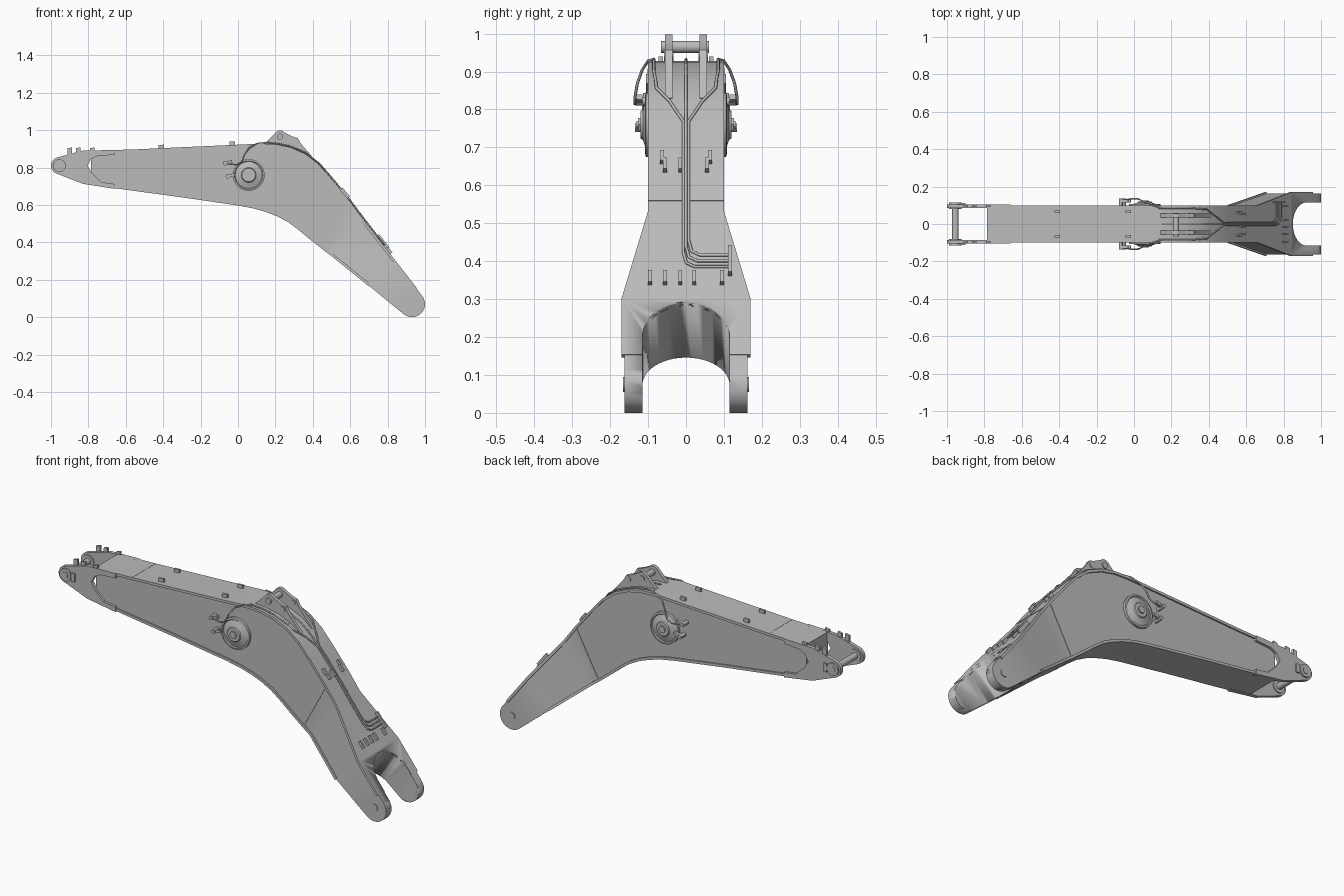
import bpy, bmesh, math
from mathutils import Vector

cube = bpy.data.objects.get("Cube")
if cube:
    bpy.data.objects.remove(cube, do_unlink=True)

GREY = (0.5, 0.5, 0.5, 1)
steel = bpy.data.materials.new("steel_grey")
steel.use_nodes = True
steel.diffuse_color = GREY
steel.node_tree.nodes["Principled BSDF"].inputs["Base Color"].default_value = GREY


def activate(ob):
    bpy.ops.object.select_all(action='DESELECT')
    ob.select_set(True)
    bpy.context.view_layer.objects.active = ob


def finish(name, bm):
    bmesh.ops.recalc_face_normals(bm, faces=bm.faces)
    me = bpy.data.meshes.new(name)
    bm.to_mesh(me)
    bm.free()
    ob = bpy.data.objects.new(name, me)
    bpy.context.collection.objects.link(ob)
    me.materials.append(steel)
    activate(ob)
    bpy.ops.object.shade_smooth_by_angle(angle=math.radians(30))
    return ob


def prism(name, pts, y0, y1):
    """Extrude an x-z outline from y0 to y1."""
    bm = bmesh.new()
    f = bm.faces.new([bm.verts.new((x, y0, z)) for x, z in pts])
    r = bmesh.ops.extrude_face_region(bm, geom=[f])
    verts = [g for g in r["geom"] if isinstance(g, bmesh.types.BMVert)]
    bmesh.ops.translate(bm, verts=verts, vec=(0, y1 - y0, 0))
    return finish(name, bm)


def arc(cx, cz, r, a0, a1, n=8):
    angles = [math.radians(a0 + (a1 - a0) * i / n) for i in range(n + 1)]
    return [(cx + r * math.cos(a), cz + r * math.sin(a)) for a in angles]


def lathe(name, cx, cz, rings, sides=32):
    """Turn (radius, y) rings about an axis along y."""
    bm = bmesh.new()
    loops = [[bm.verts.new((x, y, z)) for x, z in arc(cx, cz, r, 0, 360, sides)[:-1]]
             for r, y in rings]
    for a, b in zip(loops, loops[1:]):
        for i in range(sides):
            j = (i + 1) % sides
            bm.faces.new((a[i], a[j], b[j], b[i]))
    bm.faces.new(loops[0])
    bm.faces.new(loops[-1])
    return finish(name, bm)


def rod(name, x, z, y0, y1, r, sides=24):
    return lathe(name, x, z, [(r, y0), (r, y1)], sides)


def loft(name, stations):
    """Rectangular sections given as (upper point, lower point, half width)."""
    bm = bmesh.new()
    rings = [[bm.verts.new(p) for p in ((t[0], -w, t[1]), (t[0], w, t[1]),
                                        (b[0], w, b[1]), (b[0], -w, b[1]))]
             for t, b, w in stations]
    for p, q in zip(rings, rings[1:]):
        for i in range(4):
            j = (i + 1) % 4
            bm.faces.new((p[i], p[j], q[j], q[i]))
    bm.faces.new(rings[0])
    bm.faces.new(rings[-1])
    return finish(name, bm)


def tube(name, pts, r):
    cu = bpy.data.curves.new(name, 'CURVE')
    cu.dimensions = '3D'
    cu.bevel_depth = r
    cu.bevel_resolution = 2
    cu.use_fill_caps = True
    sp = cu.splines.new('POLY')
    sp.points.add(len(pts) - 1)
    for p, co in zip(sp.points, pts):
        p.co = (*co, 1)
    ob = bpy.data.objects.new(name, cu)
    bpy.context.collection.objects.link(ob)
    cu.materials.append(steel)
    activate(ob)
    bpy.ops.object.convert(target='MESH')


# Boom sections: top edge, bottom edge, half width
W = 0.1
SECTIONS = [(Vector(s[:2]), Vector(s[2:4]), s[4]) for s in (
    (-.785, .888, -.785, .71, W), (-.57, .893, -.57, .68, W), (-.31, .905, -.31, .645, W),
    (.02, .92, 0, .6, W), (.12, .925, .08, .585, W), (.2, .922, .15, .565, W),
    (.28, .905, .21, .542, W), (.36, .87, .27, .51, W), (.43, .815, .33, .465, W),
    (.5, .735, .39, .415, W), (.59, .625, .46, .36, W), (.66, .53, .5, .33, W),
    (.84, .3, .7, .168, .17), (.955, .152, .83, .061, .17))]

# Boom core with rounded foot
core = [(t, b, w - .008) for t, b, w in SECTIONS]
upper = arc(.93, .07, .07, 39, -41, 6)
lower = arc(.93, .07, .07, -129, -49, 6)
core += [(t, b, .162) for t, b in zip(upper, lower)]
body = loft("boom_body", core)


# Top and bottom flange plates
def flange(name, sections, side):
    out = []
    for t, b, w in sections:
        u = (t - b).normalized() * side
        edge = t if side > 0 else b
        out.append((edge + u * .003, edge - u * .011, w))
    return loft(name, out)


top_flange = flange("top_flange", SECTIONS, 1)
flange("bottom_flange", SECTIONS[:-1], -1)

# U-shaped slot through the foot, square to the lower arm
along, across = Vector((.77, 0, -.64)), Vector((.64, 0, .77))
origin = Vector((.787, 0, .218))
u_shape = arc(.115, 0, .115, 90, 270, 24) + [(.5, -.115), (.5, .115)]
bm = bmesh.new()
face = bm.faces.new([bm.verts.new(origin + along * s + Vector((0, y, 0)) - across * .3)
                     for s, y in u_shape])
ext = bmesh.ops.extrude_face_region(bm, geom=[face])
bmesh.ops.translate(bm, vec=across * .6,
                    verts=[g for g in ext["geom"] if isinstance(g, bmesh.types.BMVert)])
cutter = finish("slot_cutter", bm)
cutter.hide_render = True
for ob in (body, top_flange):
    mod = ob.modifiers.new("slot", 'BOOLEAN')
    mod.object = cutter
    mod.operation = 'DIFFERENCE'
    mod.solver = 'EXACT'
    activate(ob)
    bpy.ops.object.modifier_apply(modifier=mod.name)
bpy.data.objects.remove(cutter, do_unlink=True)


def top(x, h=0):
    """Point on the top edge at x, raised by h along the normal."""
    for (p, _, _), (q, _, _) in zip(SECTIONS, SECTIONS[1:]):
        if x <= q.x or q is SECTIONS[-1][0]:
            d = (q - p).normalized()
            c = p.lerp(q, (x - p.x) / (q.x - p.x)) + Vector((-d.y, d.x)) * (h + .003)
            return c.x, c.y


def tab(name, x, y, length, height, width):
    a, b = x - length / 2, x + length / 2
    prism(name, [top(a, -.004), top(b, -.004), top(b, height), top(a, height)],
          y - width / 2, y + width / 2)


CHEEK = arc(-.955, .81, .045, 250, 110, 10) + [
    (-.9, .872), (-.83, .89), (-.66, .894), (-.66, .868), (-.75, .862), (-.785, .845),
    (-.805, .81), (-.785, .775), (-.73, .722), (-.66, .712), (-.66, .686), (-.83, .713)]
EAR = arc(.225, .965, .033, 150, 40, 6) + [
    (.29, .967), (.32, .957), (.335, .93), (.42, .83), (.4, .82), (.3, .88), (.13, .915)]

for side, s in (("right", -1), ("left", 1)):
    # Fork cheeks at the stick end
    prism(side + "_fork_cheek", CHEEK, s * .085, s * .105)
    rod(side + "_fork_boss", -.955, .81, s * .08, s * .114, .034)
    for x in (-.9, -.855, -.78):
        prism(side + "_fork_tab", [(x - .012, .86), (x + .012, .865),
                                   (x + .012, .908), (x - .012, .903)], s * .09, s * .102)
    prism(side + "_keeper", [(-.92, .785), (-.9, .785), (-.9, .83), (-.92, .83)],
          s * .1, s * .112)
    # Cylinder pivot hub
    lathe(side + "_pivot_hub", .057, .76,
          [(.085, s * .085), (.085, s * .106), (.076, s * .108), (.072, s * .103),
           (.04, s * .114), (.036, s * .12), (.024, s * .12)])
    rod(side + "_hub_nut", .057, .76, s * .115, s * .126, .02, 6)
    # Bracket ear and foot pin
    prism(side + "_bracket_ear", EAR, s * .036, s * .055)
    rod(side + "_bracket_boss", .305, .94, s * .033, s * .058, .014)
    rod(side + "_foot_pin", .93, .075, s * .12, s * .166, .02)
    # Hose fittings and looping hose
    for x, z in ((-.07, .822), (-.055, .752)):
        rod(side + "_fitting", x, z, s * .09, s * .135, .011, 12)
        prism(side + "_fitting_block", [(x, z - .008), (x + .04, z + .004),
                                        (x + .037, z + .018), (x - .003, z + .008)],
              s * .115, s * .13)
    tube(side + "_hose", [(-.07, s * .125, .822), (-.01, s * .135, .815),
                          (.02, s * .135, .83), (.035, s * .128, .87), (.06, s * .115, .905),
                          (.1, s * .1, .928), (.15, s * .085, .932)], .004)
    # Clips on the upper arm
    for x in (-.41, -.03):
        tab(side + "_upper_clip", x, s * .066, .03, .018, .012)
    # Seam on the side plate
    prism(side + "_weld_seam", [(.588, .61), (.592, .61), (.465, .375), (.461, .375)],
          s * .09, s * .0945)

rod("fork_pin", -.955, .81, -.116, .116, .017)
rod("bracket_pin", .225, .965, -.066, .06, .016)
tab("top_weld_seam", -.565, 0, .006, .001, .198)
tab("lower_weld_seam", .637, 0, .006, .001, .198)

# Clips on the lower arm
for y in (-.063, .063):
    tab("pipe_clip", .555, y, .022, .016, .01)
for y in (-.055, -.015, .055):
    tab("pipe_clip", .572, y, .024, .016, .01)
for y in (-.095, -.055, -.015, .022, .095):
    tab("foot_clip", .8, y, .024, .014, .01)
tab("pipe_end_plate", .766, .116, .055, .018, .01)

# Three pipes running along the top plate
for i in (-1, 0, 1):
    c, e = i * .007, .765 - i * .012
    start = [(.15, 0), (.47, 0)] if i == 0 else [(.13, i * .085), (.3, i * .085),
                                                (.385, i * .078), (.475, c)]
    path = start + [(e - .03, c), (e - .008, c + .008), (e, c + .03), (e, .118)]
    pts = []
    for (xa, ya), (xb, yb) in zip(path, path[1:]):
        for k in range(6):
            f = k / 6
            x, z = top(xa + (xb - xa) * f, .005)
            pts.append((x, ya + (yb - ya) * f, z))
    x, z = top(e, .005)
    tube("hydraulic_pipe", pts + [(x, .118, z)], .004)
